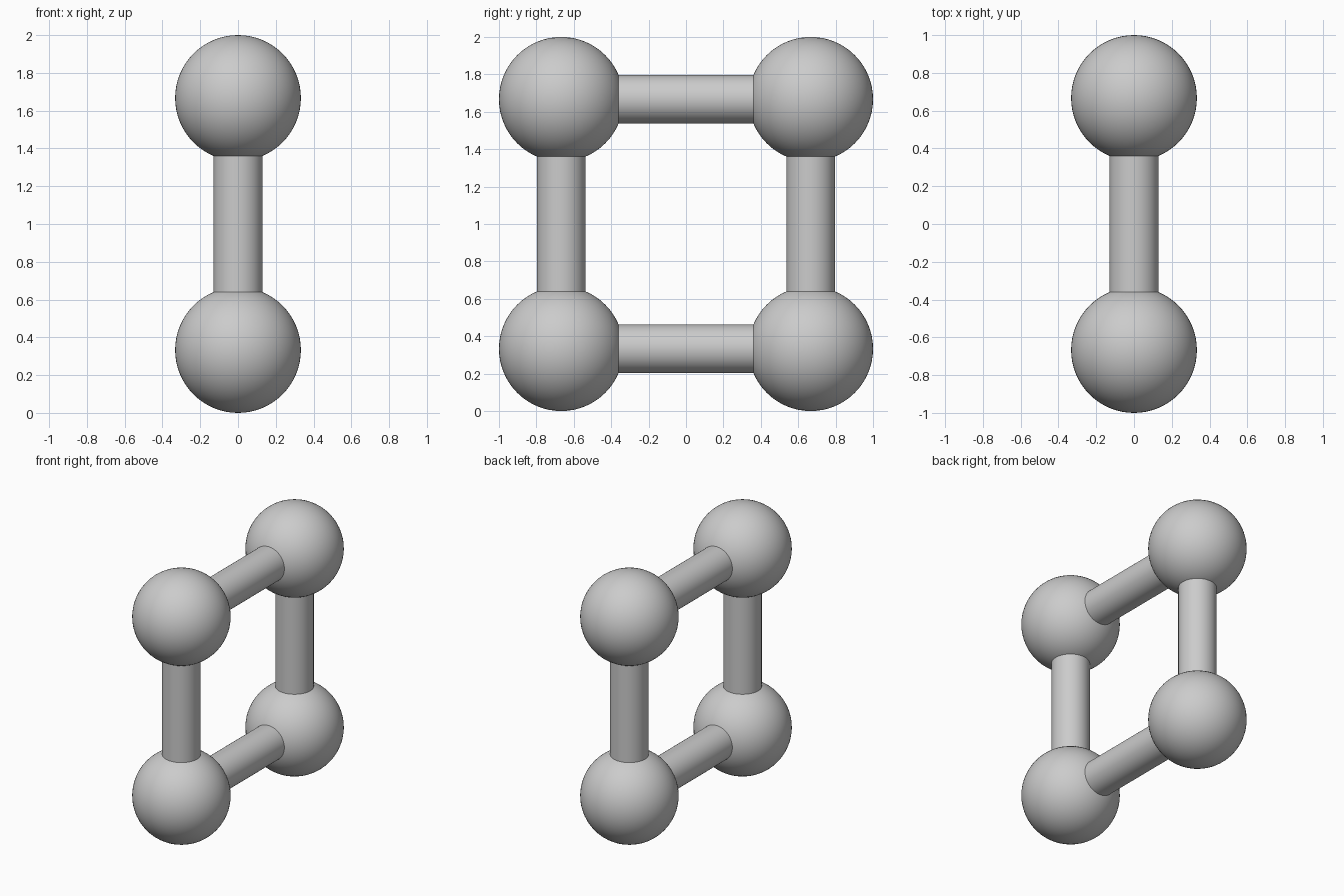
import bpy
import math

BALL_RADIUS = 0.333
ROD_RADIUS = 0.13
OFFSET = 1 - BALL_RADIUS   # ball centres from the middle of the frame

cube = bpy.data.objects.get("Cube")
if cube:
    bpy.data.objects.remove(cube, do_unlink=True)

# Single grey material
grey = bpy.data.materials.new("plain grey")
grey.use_nodes = True
color = (0.6, 0.6, 0.6, 1)
grey.diffuse_color = color
grey.node_tree.nodes["Principled BSDF"].inputs["Base Color"].default_value = color


def finish(name):
    obj = bpy.context.object
    obj.name = name
    obj.data.materials.append(grey)
    bpy.ops.object.shade_smooth_by_angle(angle=math.radians(40))


def ball(name, y, z):
    bpy.ops.mesh.primitive_uv_sphere_add(
        segments=64, ring_count=32, radius=BALL_RADIUS, location=(0, y, z))
    finish(name)


def rod(name, y, z, tilt=0):
    bpy.ops.mesh.primitive_cylinder_add(
        vertices=64, radius=ROD_RADIUS, depth=2 * OFFSET,
        location=(0, y, z), rotation=(tilt, 0, 0))
    finish(name)


# Corner balls
for side, y in (("front", -OFFSET), ("back", OFFSET)):
    for level, z in (("lower", 1 - OFFSET), ("upper", 1 + OFFSET)):
        ball(f"{level}_{side}_ball", y, z)
    # Upright rods
    rod(f"{side}_upright_rod", y, 1)

# Horizontal rods
for level, z in (("lower", 1 - OFFSET), ("upper", 1 + OFFSET)):
    rod(f"{level}_crossbar_rod", 0, z, math.pi / 2)
